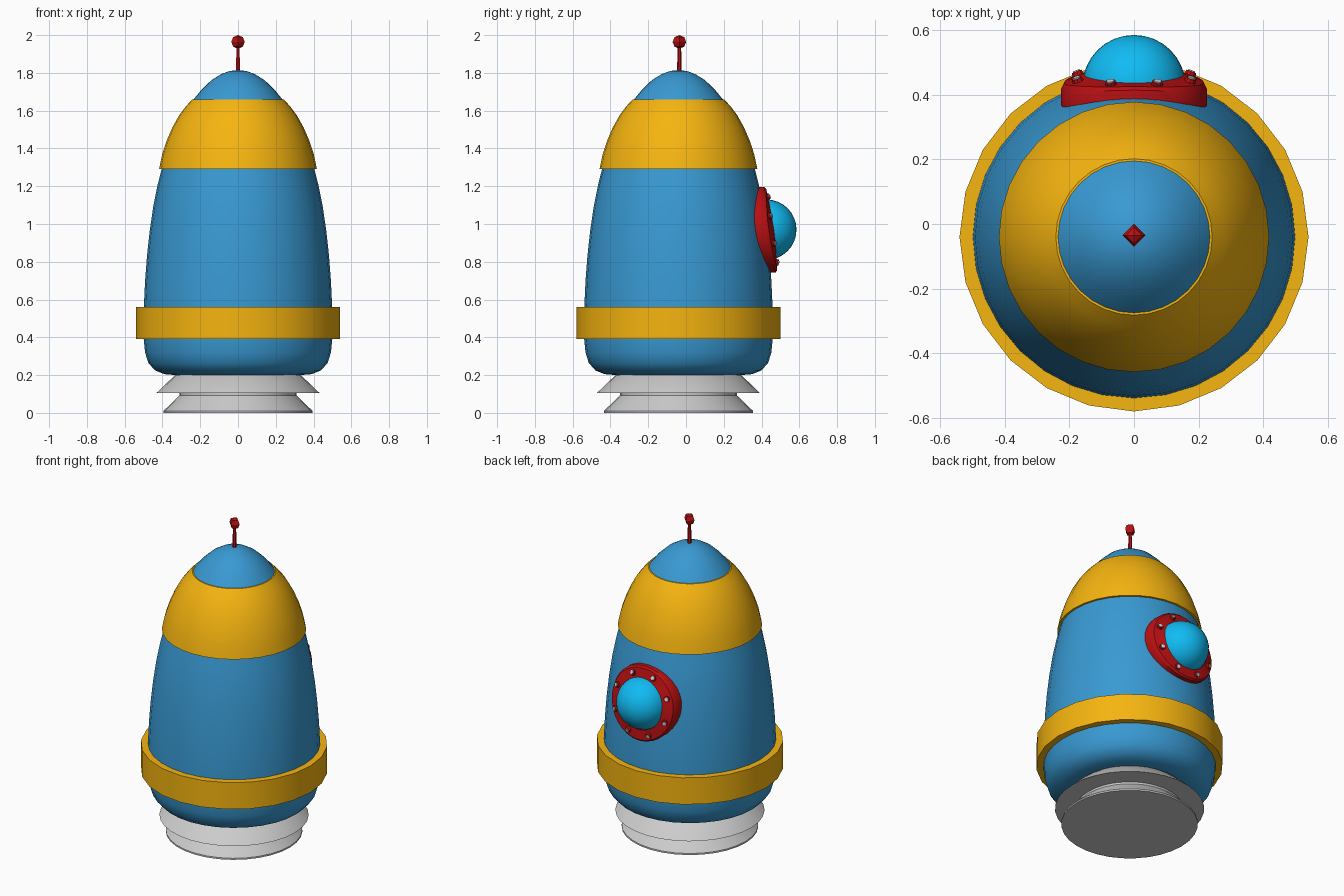
import bpy, bmesh
from math import sin, cos, pi, radians, sqrt
from mathutils import Vector, Matrix

if "Cube" in bpy.data.objects:
    bpy.data.objects.remove(bpy.data.objects["Cube"])

CY = -0.04  # y of the rocket's axis


def material(name, rgb):
    m = bpy.data.materials.new(name)
    m.diffuse_color = (*rgb, 1)
    m.use_nodes = True
    m.node_tree.nodes["Principled BSDF"].inputs["Base Color"].default_value = m.diffuse_color
    return m


BLUE = material("blue", (0.04, 0.32, 0.65))
YELLOW = material("yellow", (0.92, 0.46, 0.005))
RED = material("red", (0.5, 0.005, 0.006))
CYAN = material("cyan", (0.005, 0.5, 0.9))


def finish(bm, name, mat=None, angle=35):
    bmesh.ops.remove_doubles(bm, verts=bm.verts, dist=1e-5)
    bmesh.ops.recalc_face_normals(bm, faces=bm.faces)
    me = bpy.data.meshes.new(name)
    bm.to_mesh(me)
    bm.free()
    me.shade_smooth()
    me.set_sharp_from_angle(angle=radians(angle))
    if mat:
        me.materials.append(mat)
    ob = bpy.data.objects.new(name, me)
    bpy.context.collection.objects.link(ob)
    return ob


def grid(rows, closed):
    """Skin rows of points; every row is a loop, closed also joins last row to first."""
    bm = bmesh.new()
    vs = [[bm.verts.new(p) for p in row] for row in rows]
    n = len(rows[0])
    for i in range(len(rows) if closed else len(rows) - 1):
        a, b = vs[i], vs[(i + 1) % len(rows)]
        for j in range(n):
            k = (j + 1) % n
            bm.faces.new((a[j], a[k], b[k], b[j]))
    return bm


def lathe(name, profile, sides, mat=None, closed=False, angle=35):
    rows = [[(r * cos(2 * pi * j / sides), CY + r * sin(2 * pi * j / sides), z)
             for j in range(sides)] for r, z in profile]
    bm = grid(rows, closed)
    if not closed:
        for row, (r, z) in ((0, profile[0]), (len(rows) - 1, profile[-1])):
            if r > 0.001:
                bm.verts.ensure_lookup_table()
                bm.faces.new(bm.verts[row * sides:(row + 1) * sides])
    return finish(bm, name, mat, angle)


# hull
BODY = [(0.33, 0.2), (0.39, 0.205), (0.44, 0.225), (0.475, 0.265), (0.492, 0.32),
        (0.5, 0.4), (0.499, 0.55), (0.492, 0.7), (0.482, 0.83), (0.468, 0.96),
        (0.449, 1.09), (0.425, 1.21), (0.402, 1.3), (0.385, 1.38), (0.335, 1.5),
        (0.285, 1.59), (0.235, 1.66), (0.19, 1.715), (0.14, 1.762), (0.09, 1.793),
        (0.045, 1.81), (0.0, 1.815)]
lathe("hull", BODY, 32, BLUE)

# nose band, a shell lying just outside the hull
band = [(0.418, 1.29), (0.401, 1.37), (0.378, 1.44), (0.348, 1.51), (0.312, 1.575),
        (0.277, 1.622), (0.242, 1.66)]
lathe("nose_band", band + [(0.23, 1.66), (0.325, 1.5), (0.375, 1.38), (0.395, 1.29)],
      32, YELLOW, closed=True)

# belt
lathe("belt", [(0.49, 0.39), (0.54, 0.39), (0.54, 0.56), (0.49, 0.56)], 24, YELLOW, closed=True)

# engine nozzle with two flares
lathe("nozzle", [(0.395, 0.0), (0.395, 0.01), (0.31, 0.092), (0.31, 0.105), (0.432, 0.105),
                 (0.335, 0.198), (0.3, 0.21)], 32, angle=25)

# antenna: stick and faceted ball
bm = bmesh.new()
bmesh.ops.create_cone(bm, cap_ends=True, segments=6, radius1=0.013, radius2=0.009, depth=0.15,
                      matrix=Matrix.Translation((0, CY + 0.005, 1.87)))
finish(bm, "antenna_stick", RED)
bm = bmesh.new()
bmesh.ops.create_uvsphere(bm, u_segments=4, v_segments=4, radius=0.036,
                          matrix=Matrix.Translation((0, CY + 0.005, 1.964)))
finish(bm, "antenna_ball", RED, 10)


# porthole: its frame wraps around the hull at the back
WZ = 0.97


def hull_point(a, r, lift):
    x, z = r * cos(a), WZ + r * sin(a)
    for (r0, z0), (r1, z1) in zip(BODY, BODY[1:]):
        if z0 <= z <= z1:
            R = r0 + (r1 - r0) * (z - z0) / (z1 - z0)
            break
    return Vector((x, CY + sqrt(R * R - x * x) + lift, z))


def lift(a):
    return 0.035 + 0.03 * cos(a) ** 2


angles = [2 * pi * j / 32 for j in range(32)]
section = [(0.226, -0.01), (0.226, 0.75), (0.216, 1.0), (0.155, 1.0), (0.145, -0.01)]
frame = [[hull_point(a, r, h * lift(a)) for a in angles] for r, h in section]
finish(grid(frame, True), "porthole_frame", RED)

bm = bmesh.new()
bmesh.ops.create_uvsphere(bm, u_segments=32, v_segments=16, radius=0.16,
                          matrix=Matrix.Translation((0, 0.425, WZ)) @ Matrix.Rotation(-pi / 2, 4, "X"))
bmesh.ops.bisect_plane(bm, geom=bm.verts[:] + bm.edges[:] + bm.faces[:],
                       plane_co=(0, 0.4, WZ), plane_no=(0, -1, 0), clear_outer=True)
finish(bm, "porthole_glass", CYAN)

# bolts around the frame: red collar with a grey head
for i in range(8):
    a = 2 * pi * (i + 0.5) / 8
    p = hull_point(a, 0.188, lift(a))
    n = (hull_point(a, 0.188, 0) - Vector((0, CY, WZ - 0.05))).normalized()
    rot = n.to_track_quat("Z", "Y").to_matrix().to_4x4()
    for name, rad, off, mat in (("bolt_collar", 0.02, 0.0, RED), ("bolt_head", 0.014, 0.004, None)):
        bm = bmesh.new()
        bmesh.ops.create_cone(bm, cap_ends=True, segments=10, radius1=rad, radius2=rad * 0.85,
                              depth=0.02, matrix=Matrix.Translation(p + n * off) @ rot)
        finish(bm, f"{name}_{i + 1}", mat)
